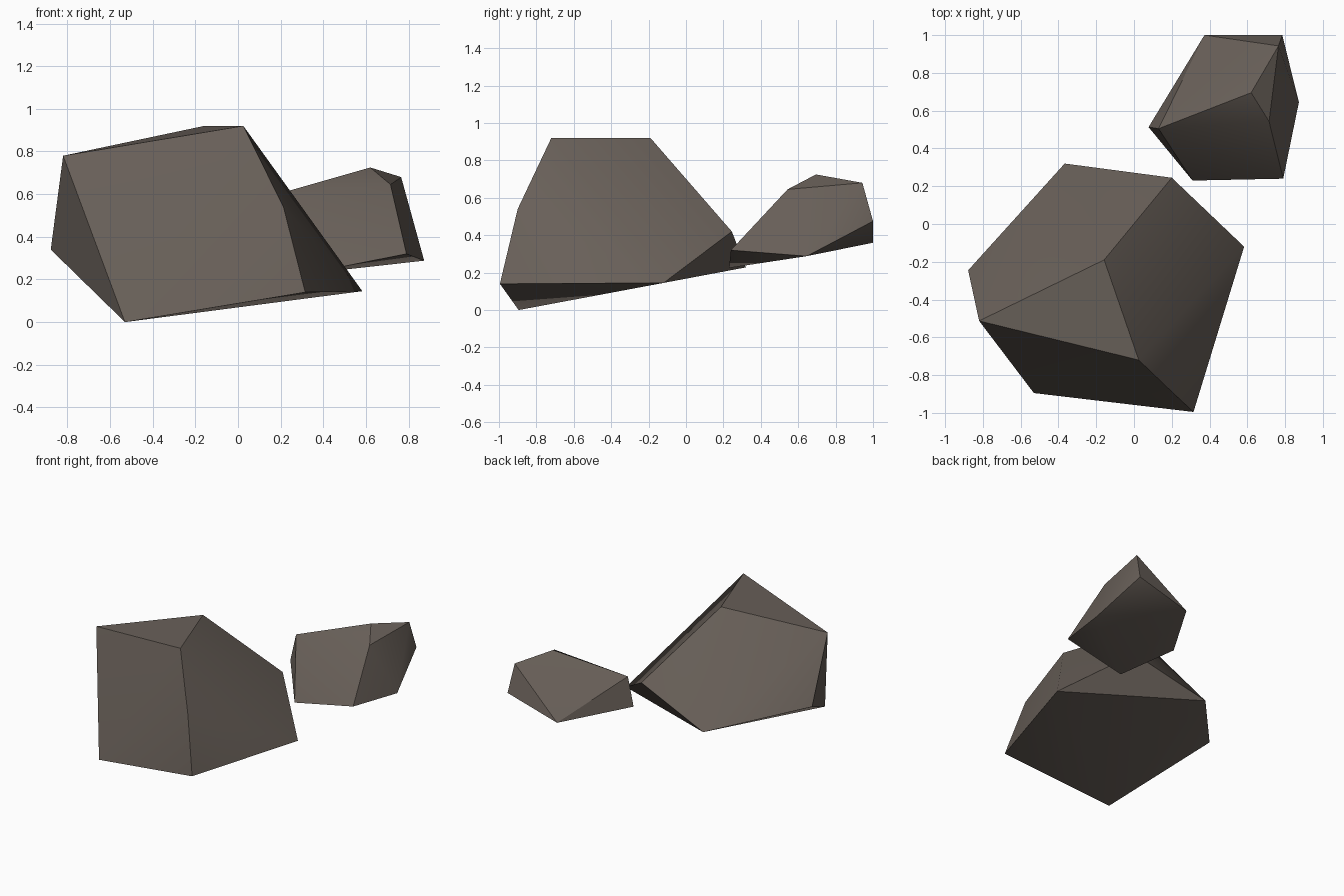
import bpy, bmesh, math

if "Cube" in bpy.data.objects:
    bpy.data.objects.remove(bpy.data.objects["Cube"])

# Stone colour
stone = bpy.data.materials.new("dark_brown_stone")
stone.diffuse_color = (0.138, 0.115, 0.098, 1.0)
stone.use_nodes = True
stone.node_tree.nodes["Principled BSDF"].inputs["Base Color"].default_value = stone.diffuse_color


def rock(name, corners):
    """Chiselled boulder: convex skin around its corner points."""
    bm = bmesh.new()
    for co in corners:
        bm.verts.new(co)
    bmesh.ops.convex_hull(bm, input=bm.verts[:])
    loose = [v for v in bm.verts if not v.link_faces]
    bmesh.ops.delete(bm, geom=loose, context='VERTS')
    # merge nearly flat triangles into broad facets
    bmesh.ops.dissolve_limit(bm, angle_limit=math.radians(2),
                             verts=bm.verts[:], edges=bm.edges[:])
    bmesh.ops.recalc_face_normals(bm, faces=bm.faces[:])
    mesh = bpy.data.meshes.new(name)
    bm.to_mesh(mesh)
    bm.free()
    mesh.materials.append(stone)
    obj = bpy.data.objects.new(name, mesh)
    bpy.context.collection.objects.link(obj)
    bpy.ops.object.select_all(action='DESELECT')
    obj.select_set(True)
    bpy.context.view_layer.objects.active = obj
    bpy.ops.object.shade_smooth_by_angle(angle=math.radians(30))
    return obj


# Large boulder: underside ring, then shoulders and crest
rock("large_rock", [
    (-0.53, -0.895, 0.0), (0.315, -0.995, 0.14), (0.583, -0.12, 0.145),
    (-0.367, 0.32, 0.228), (-0.878, -0.245, 0.34),
    (-0.82, -0.513, 0.78), (0.213, -0.90, 0.54), (0.20, 0.245, 0.42),
    (-0.158, -0.19, 0.92), (0.025, -0.72, 0.92),
])

# Small boulder: underside ring, then upper corners
rock("small_rock", [
    (0.31, 0.23, 0.225), (0.79, 0.24, 0.32), (0.873, 0.645, 0.288),
    (0.785, 1.0, 0.475), (0.373, 1.0, 0.36), (0.077, 0.513, 0.375),
    (0.13, 0.505, 0.585), (0.62, 0.695, 0.725), (0.765, 0.943, 0.68),
    (0.715, 0.543, 0.645),
])
